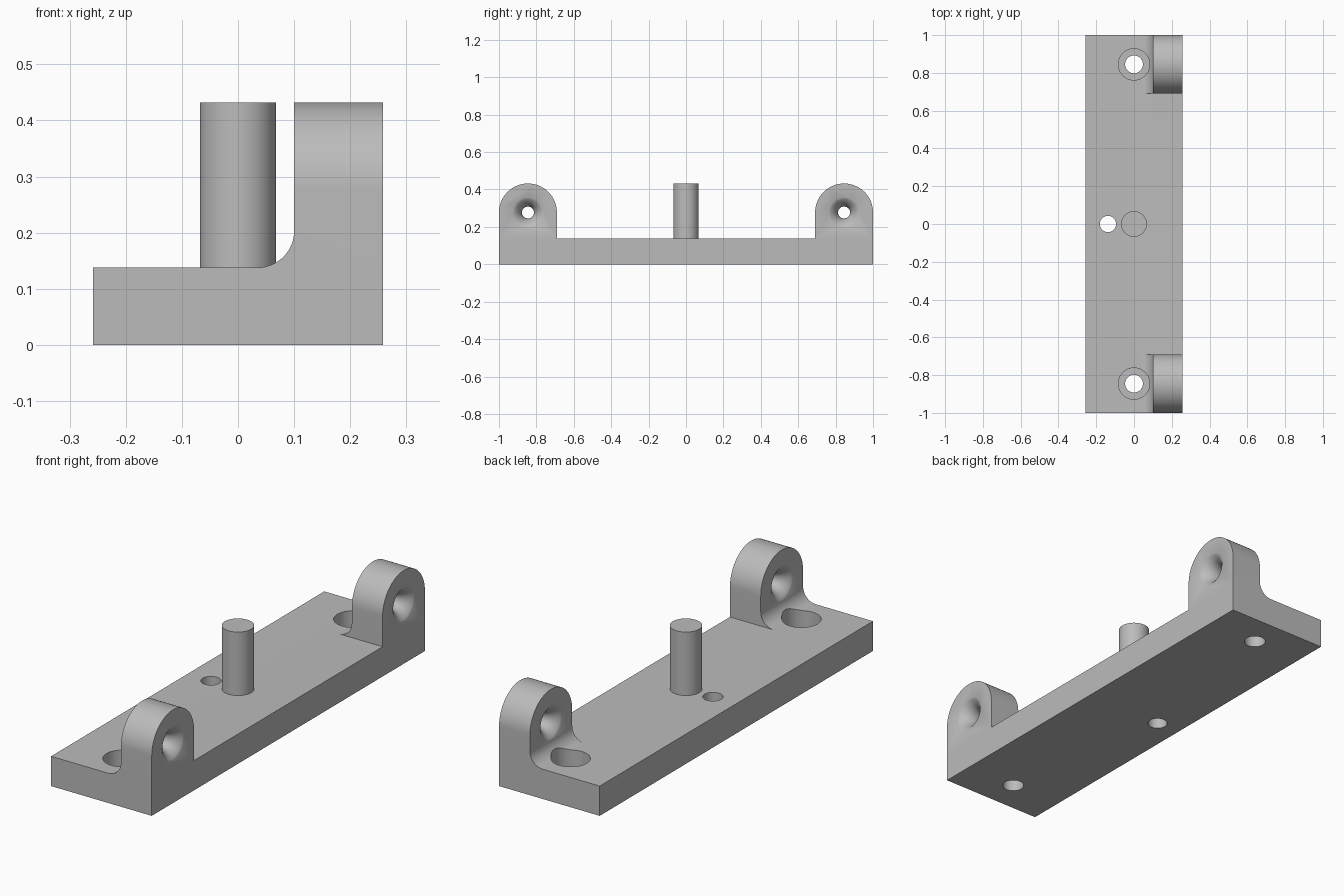
import bpy, bmesh, math
from mathutils import Vector

if "Cube" in bpy.data.objects:
    bpy.data.objects.remove(bpy.data.objects["Cube"])

HX, HY, BASE_H = 0.258, 1.0, 0.138      # base half sizes and thickness
LUG_Y, LUG_R, LUG_Z = 0.845, 0.155, 0.277
LUG_X = 0.10                            # inner face of the lugs
FIL = 0.065                             # fillet radius

grey = bpy.data.materials.new("grey_metal")
grey.diffuse_color = (0.50, 0.50, 0.50, 1)
grey.use_nodes = True
grey.node_tree.nodes["Principled BSDF"].inputs["Base Color"].default_value = grey.diffuse_color


def make(name, bm):
    bmesh.ops.recalc_face_normals(bm, faces=bm.faces)
    me = bpy.data.meshes.new(name)
    bm.to_mesh(me)
    bm.free()
    me.materials.append(grey)
    ob = bpy.data.objects.new(name, me)
    bpy.context.collection.objects.link(ob)
    return ob


def prism(name, points, offset):
    """Extrude a closed outline along a vector."""
    bm = bmesh.new()
    face = bm.faces.new([bm.verts.new(p) for p in points])
    out = bmesh.ops.extrude_face_region(bm, geom=[face])
    verts = [v for v in out["geom"] if isinstance(v, bmesh.types.BMVert)]
    bmesh.ops.translate(bm, verts=verts, vec=Vector(offset))
    return make(name, bm)


def lathe(name, profile, centre, axis, n=64):
    """Solid of revolution from (radius, distance along axis) pairs."""
    bm = bmesh.new()
    rings = []
    for r, h in profile:
        ring = []
        for i in range(n):
            a = 2 * math.pi * i / n
            c, s = r * math.cos(a), r * math.sin(a)
            p = (c, s, h) if axis == 'Z' else (h, c, s)
            ring.append(bm.verts.new(Vector(centre) + Vector(p)))
        rings.append(ring)
    for a, b in zip(rings, rings[1:]):
        for i in range(n):
            j = (i + 1) % n
            bm.faces.new((a[i], a[j], b[j], b[i]))
    bm.faces.new(rings[0][::-1])
    bm.faces.new(rings[-1])
    return make(name, bm)


def boolean(target, tool, op):
    mod = target.modifiers.new("cut", 'BOOLEAN')
    mod.object, mod.operation, mod.solver = tool, op, 'EXACT'
    bpy.context.view_layer.objects.active = target
    bpy.ops.object.modifier_apply(modifier=mod.name)
    bpy.data.objects.remove(tool)


def smooth(ob):
    bpy.ops.object.select_all(action='DESELECT')
    ob.select_set(True)
    bpy.context.view_layer.objects.active = ob
    bpy.ops.object.shade_smooth_by_angle(angle=math.radians(30))


# Flat base plate
base = prism("base_plate", [(-HX, -HY, 0), (HX, -HY, 0), (HX, HY, 0), (-HX, HY, 0)],
             (0, 0, BASE_H))

# Rounded end lugs with a fillet at the foot
for side in (-1, 1):
    y0 = side * LUG_Y - LUG_R
    outline = [(HX, y0, 0), (HX, y0, 0.5), (LUG_X, y0, 0.5)]
    for i in range(17):
        a = math.pi / 2 * i / 16
        outline.append((LUG_X - FIL + FIL * math.cos(a), y0,
                        BASE_H + FIL - FIL * math.sin(a)))
    outline.append((LUG_X - FIL, y0, 0))
    lug = prism("lug", outline, (0, 2 * LUG_R, 0))

    arch = [(-0.4, side * LUG_Y - LUG_R, -0.1)]
    for i in range(49):
        a = math.pi * (1 - i / 48)
        arch.append((-0.4, side * LUG_Y + LUG_R * math.cos(a), LUG_Z + LUG_R * math.sin(a)))
    arch.append((-0.4, side * LUG_Y + LUG_R, -0.1))
    boolean(lug, prism("arch", arch, (0.8, 0, 0)), 'INTERSECT')
    boolean(base, lug, 'UNION')

    # Flared eye through the lug, narrowest in the middle
    flare = []
    for i in range(25):
        h = -0.082 + 0.164 * i / 24
        flare.append((0.032 + 0.09 - math.sqrt(0.09 ** 2 - h * h), h))
    boolean(base, lathe("eye", flare, ((LUG_X + HX) / 2, side * LUG_Y, LUG_Z), 'X'),
            'DIFFERENCE')

    # Counterbored screw hole
    bore = [(0.047, -0.1), (0.047, 0.058), (0.083, 0.058), (0.083, 0.3)]
    boolean(base, lathe("bore", bore, (0, side * LUG_Y, 0), 'Z'), 'DIFFERENCE')

# Small plain hole beside the pin
boolean(base, lathe("small_bore", [(0.043, -0.1), (0.043, 0.3)], (-0.138, 0, 0), 'Z'),
        'DIFFERENCE')
smooth(base)

# Upright centre pin
pin = lathe("centre_pin", [(0.068, BASE_H - 0.02), (0.068, 0.432)], (0, 0, 0), 'Z')
smooth(pin)
